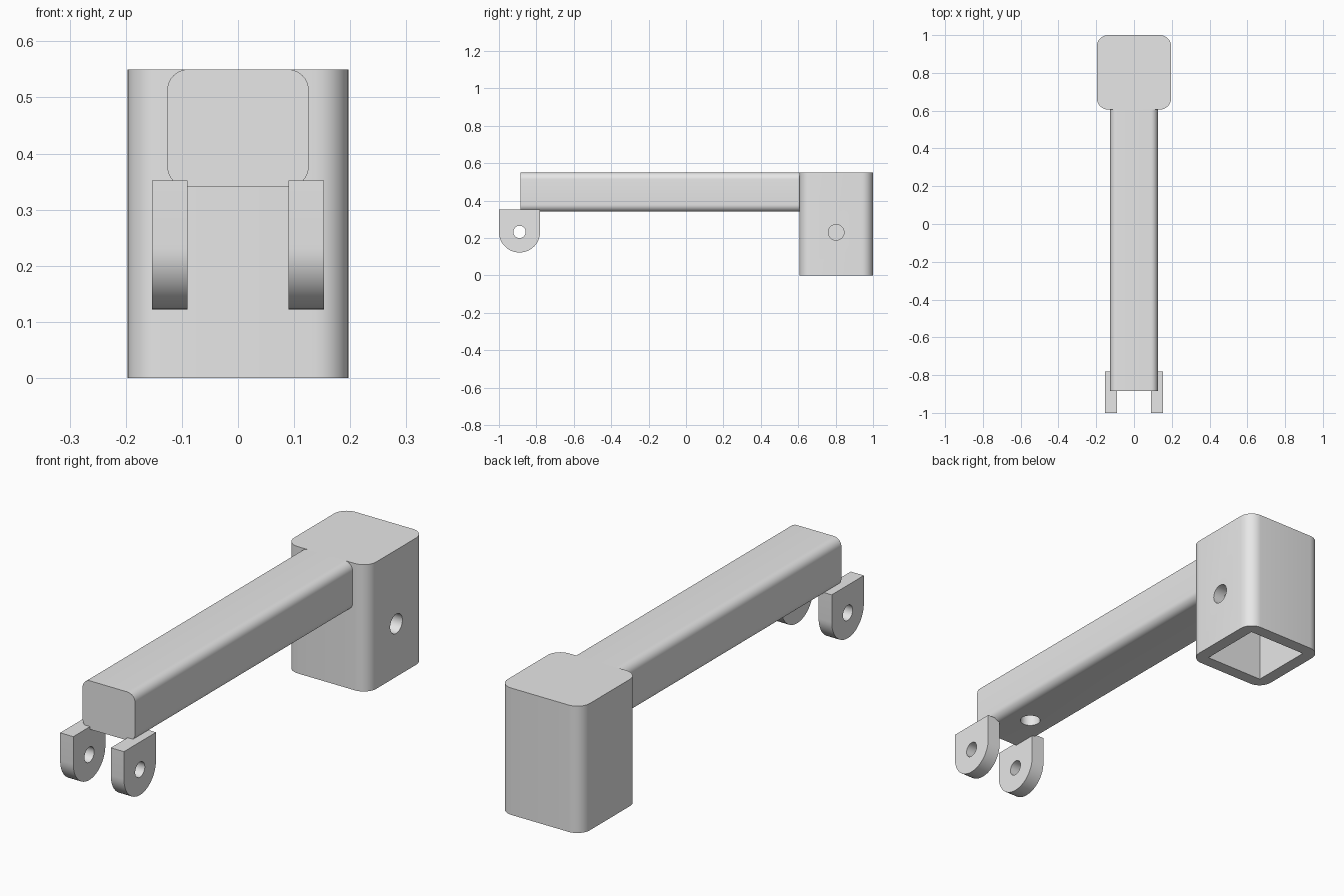
import bpy, bmesh, math
from mathutils import Vector

if "Cube" in bpy.data.objects:
    bpy.data.objects.remove(bpy.data.objects["Cube"], do_unlink=True)

grey = bpy.data.materials.new("plain grey")
grey.use_nodes = True
grey.diffuse_color = (0.8, 0.8, 0.8, 1)
grey.node_tree.nodes["Principled BSDF"].inputs["Base Color"].default_value = (0.8, 0.8, 0.8, 1)


def arc(cx, cy, r, start, sweep, steps):
    """Points along an arc, angles in degrees."""
    angles = [math.radians(start + sweep * i / steps) for i in range(steps + 1)]
    return [(cx + r * math.cos(a), cy + r * math.sin(a)) for a in angles]


def rounded_rect(cx, cy, w, h, r):
    corners = [(1, 1), (-1, 1), (-1, -1), (1, -1)]
    points = []
    for i, (sx, sy) in enumerate(corners):
        points += arc(cx + sx * (w / 2 - r), cy + sy * (h / 2 - r), r, 90 * i, 90, 8)
    return points


def circle(cx, cy, r):
    return arc(cx, cy, r, 0, 360, 40)[:-1]


def extrude(name, profile, axis, low, high):
    """Prism of a profile along x, y or z; profile uses the other two axes in order."""
    def place(p, depth):
        co = list(p)
        co.insert("xyz".index(axis), depth)
        return Vector(co)
    bm = bmesh.new()
    face = bm.faces.new([bm.verts.new(place(p, low)) for p in profile])
    moved = bmesh.ops.extrude_face_region(bm, geom=[face])["geom"]
    verts = [v for v in moved if isinstance(v, bmesh.types.BMVert)]
    bmesh.ops.translate(bm, verts=verts, vec=place((0, 0), high - low))
    if face.is_valid and len(face.edges[0].link_faces) < 2:
        bm.faces.new(list(face.verts))
    bmesh.ops.recalc_face_normals(bm, faces=bm.faces)
    mesh = bpy.data.meshes.new(name)
    bm.to_mesh(mesh)
    bm.free()
    mesh.materials.append(grey)
    obj = bpy.data.objects.new(name, mesh)
    bpy.context.collection.objects.link(obj)
    return obj


def activate(obj):
    bpy.ops.object.select_all(action='DESELECT')
    obj.select_set(True)
    bpy.context.view_layer.objects.active = obj


def cut(obj, cutter):
    activate(obj)
    cutter.hide_render = True
    mod = obj.modifiers.new("cut", 'BOOLEAN')
    mod.operation, mod.solver, mod.object = 'DIFFERENCE', 'EXACT', cutter
    bpy.ops.object.modifier_apply(modifier=mod.name)
    bpy.data.objects.remove(cutter, do_unlink=True)


def finish(obj):
    activate(obj)
    bpy.ops.object.shade_smooth_by_angle(angle=math.radians(30))


# Upright socket, open below, with a pin hole through one wall
back_y = 0.803
socket = extrude("socket", rounded_rect(0, back_y, 0.394, 0.394, 0.06), 'z', 0, 0.55)
half = 0.142
square = [(sx * half, back_y + sy * half) for sx, sy in ((1, 1), (-1, 1), (-1, -1), (1, -1))]
cut(socket, extrude("cavity_cutter", square, 'z', -0.1, 0.46))
cut(socket, extrude("pin_cutter", circle(back_y, 0.23, 0.042), 'x', 0.05, 0.3))
finish(socket)

# Long arm with a blind hole underneath
arm = extrude("arm", rounded_rect(0, 0.445, 0.252, 0.21, 0.037), 'y', -0.885, 0.606)
cut(arm, extrude("arm_hole_cutter", circle(0, -0.685, 0.042), 'z', 0.2, 0.45))
finish(arm)

# Pair of hinge lugs with rounded lower ends
hinge_y, hinge_z, radius = -0.89, 0.232, 0.11
outline = [(hinge_y + radius, 0.352), (hinge_y - radius, 0.352)]
outline += arc(hinge_y, hinge_z, radius, 180, 180, 24)
for name, low, high in (("left_lug", 0.09, 0.153), ("right_lug", -0.153, -0.09)):
    lug = extrude(name, outline, 'x', low, high)
    cut(lug, extrude("lug_hole_cutter", circle(hinge_y, hinge_z, 0.033), 'x', low - 0.05, high + 0.05))
    finish(lug)
